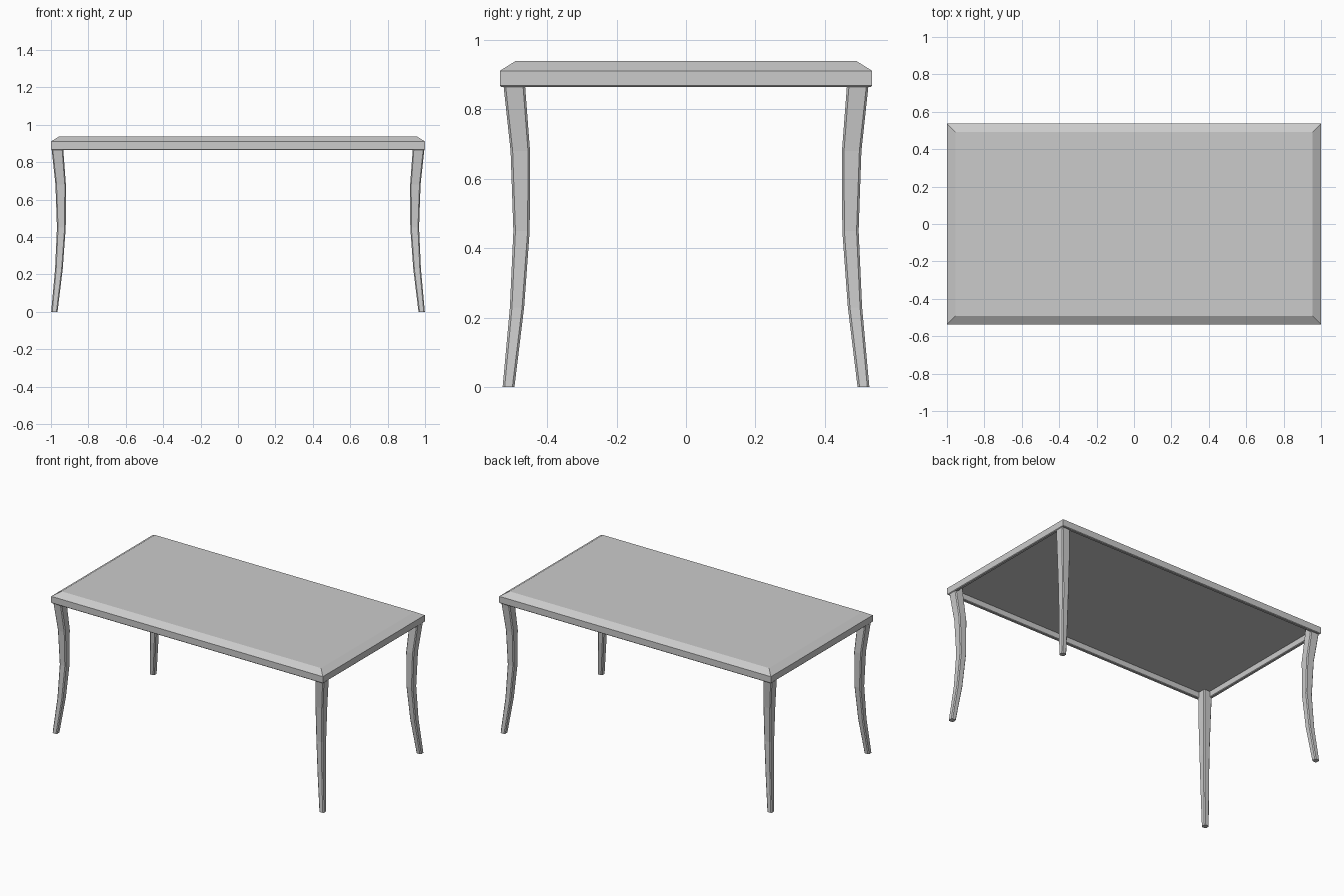
import bpy
import bmesh

cube = bpy.data.objects.get("Cube")
if cube:
    bpy.data.objects.remove(cube, do_unlink=True)

grey = bpy.data.materials.new("plain grey")
grey.use_nodes = True
colour = (0.6, 0.6, 0.6, 1)
grey.diffuse_color = colour
grey.node_tree.nodes["Principled BSDF"].inputs["Base Color"].default_value = colour


def loft(name, rings):
    """Skin a stack of matching rings and cap both ends."""
    bm = bmesh.new()
    loops = [[bm.verts.new(p) for p in ring] for ring in rings]
    count = len(loops[0])
    for a, b in zip(loops, loops[1:]):
        for i in range(count):
            j = (i + 1) % count
            bm.faces.new((a[i], a[j], b[j], b[i]))
    bm.faces.new(loops[0])
    bm.faces.new(loops[-1])
    bmesh.ops.recalc_face_normals(bm, faces=bm.faces)
    mesh = bpy.data.meshes.new(name)
    bm.to_mesh(mesh)
    bm.free()
    mesh.materials.append(grey)
    obj = bpy.data.objects.new(name, mesh)
    bpy.context.collection.objects.link(obj)
    return obj


def rectangle(inset, z):
    x, y = 1 - inset, 0.536 - inset
    return [(-x, -y, z), (x, -y, z), (x, y, z), (-x, y, z)]


def chamfered_square(cx, cy, half, z):
    c = half - 0.006
    corners = [(half, -c), (half, c), (c, half), (-c, half),
               (-half, c), (-half, -c), (-c, -half), (c, -half)]
    return [(cx + x, cy + y, z) for x, y in corners]


# Table top: sloped upper edge, fine lower chamfers and a hollow underside
top_profile = [(0.045, 0.939), (0, 0.911), (0, 0.869), (0.004, 0.865),
               (0.018, 0.865), (0.022, 0.869), (0.022, 0.905)]
loft("table_top", [rectangle(inset, z) for inset, z in top_profile])

# Legs: height, outer edge and inner edge, bowed along the diagonal
leg_profile = [(0, 0.528, 0.494), (0.23, 0.507, 0.466), (0.45, 0.497, 0.450),
               (0.68, 0.505, 0.449), (0.865, 0.525, 0.463),
               (0.905, 0.527, 0.465)]
for side, sx in (("left", 1), ("right", -1)):
    for end, sy in (("front", -1), ("back", 1)):
        rings = []
        for z, outer, inner in leg_profile:
            middle = (outer + inner) / 2
            rings.append(chamfered_square(sx * (middle + 0.471), sy * middle,
                                          (outer - inner) / 2, z))
        loft(f"{end}_{side}_leg", rings)
